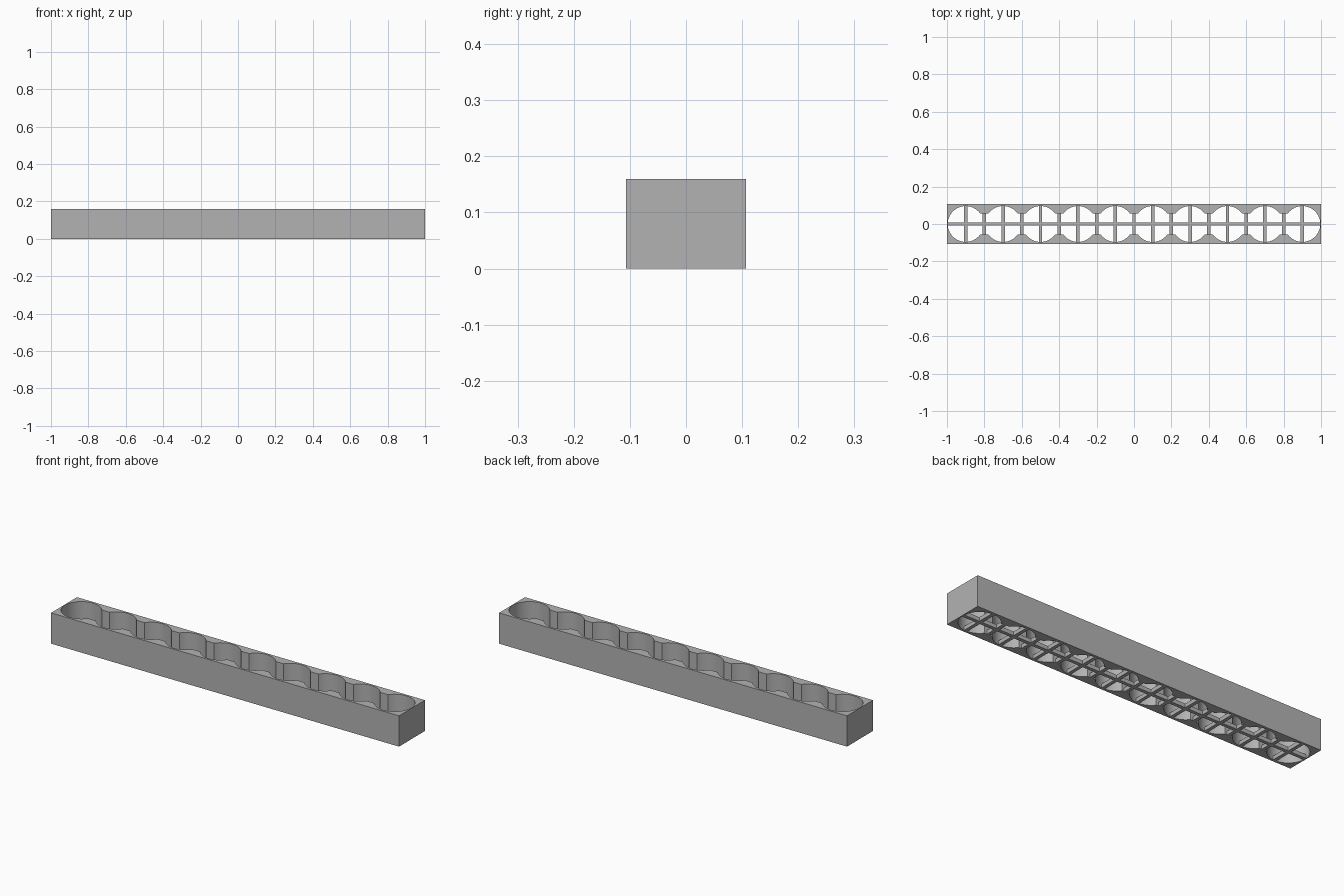
import bpy, bmesh
from math import asin, cos, sin, pi

cube = bpy.data.objects.get("Cube")
if cube:
    bpy.data.objects.remove(cube, do_unlink=True)

HALF_Y, HEIGHT = 0.1065, 0.16
COUNT, PITCH, RADIUS, NECK = 10, 0.2, 0.096, 0.057
BAR, FLOOR = 0.018, 0.02
SEGS = 20

grey = bpy.data.materials.new("plain_grey")
grey.use_nodes = True
COLOUR = (0.45, 0.45, 0.45, 1)
grey.diffuse_color = COLOUR
grey.node_tree.nodes["Principled BSDF"].inputs["Base Color"].default_value = COLOUR


def finish(bm, name):
    bmesh.ops.recalc_face_normals(bm, faces=bm.faces)
    mesh = bpy.data.meshes.new(name)
    bm.to_mesh(mesh)
    bm.free()
    mesh.materials.append(grey)
    obj = bpy.data.objects.new(name, mesh)
    bpy.context.collection.objects.link(obj)
    return obj


# Scalloped opening: a row of round pockets joined by straight necks
centres = [(i - (COUNT - 1) / 2) * PITCH for i in range(COUNT)]
neck_angle = asin(NECK / RADIUS)
upper = []
for i, cx in enumerate(centres):
    start = pi if i == 0 else pi - neck_angle
    end = 0 if i == COUNT - 1 else neck_angle
    for k in range(SEGS + 1):
        a = start + (end - start) * k / SEGS
        upper.append((cx + RADIUS * cos(a), RADIUS * sin(a)))
opening = upper + [(x, -y) for x, y in reversed(upper[1:-1])]
outline = [(-1, -HALF_Y), (1, -HALF_Y), (1, HALF_Y), (-1, HALF_Y)]

# Tray body: plan outline with the opening, extruded upwards
bm = bmesh.new()
edges = []
for loop in (outline, opening):
    vs = [bm.verts.new((x, y, 0)) for x, y in loop]
    edges += [bm.edges.new((v, vs[i - 1])) for i, v in enumerate(vs)]
bmesh.ops.triangle_fill(bm, edges=edges, use_beauty=True)
top = bmesh.ops.extrude_face_region(bm, geom=bm.faces[:], use_keep_orig=True)
moved = [g for g in top["geom"] if isinstance(g, bmesh.types.BMVert)]
bmesh.ops.translate(bm, verts=moved, vec=(0, 0, HEIGHT))
body = finish(bm, "tray_body")


# Open floor grid: one long rib plus a cross rib at every pocket and neck
def rib(bm, x, sx, sy):
    verts = bmesh.ops.create_cube(bm, size=1)["verts"]
    bmesh.ops.scale(bm, verts=verts, vec=(sx, sy, FLOOR))
    bmesh.ops.translate(bm, verts=verts, vec=(x, 0, FLOOR / 2))


bm = bmesh.new()
rib(bm, 0, 1.994, BAR)
for i in range(2 * COUNT - 1):
    reach = RADIUS if i % 2 == 0 else NECK
    rib(bm, centres[0] + i * PITCH / 2, BAR, 2 * reach + 0.004)
finish(bm, "floor_grid")

# Smooth the pocket walls, keep the corners sharp
bpy.ops.object.select_all(action='DESELECT')
body.select_set(True)
bpy.context.view_layer.objects.active = body
bpy.ops.object.shade_smooth_by_angle()
